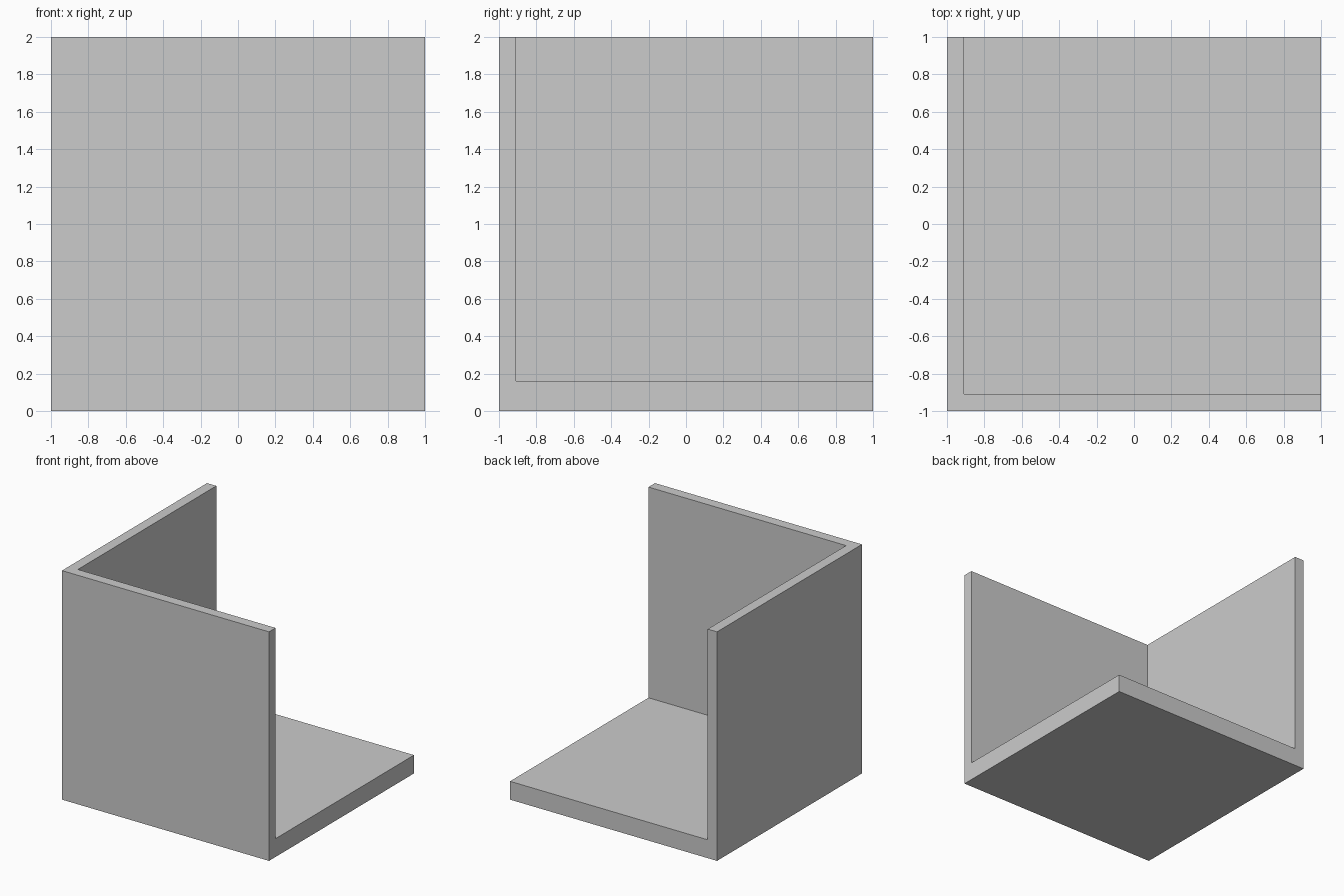
import bpy

if "Cube" in bpy.data.objects:
    bpy.data.objects.remove(bpy.data.objects["Cube"])

WALL = 0.09    # thickness of the two upright walls
FLOOR = 0.16   # thickness of the floor slab


def box(name, lo, hi):
    """Axis-aligned box between two corners."""
    centre = [(a + b) / 2 for a, b in zip(lo, hi)]
    bpy.ops.mesh.primitive_cube_add(size=1, location=centre)
    ob = bpy.context.object
    ob.name = name
    ob.scale = [b - a for a, b in zip(lo, hi)]
    bpy.ops.object.transform_apply(location=True, rotation=False, scale=True)
    return ob


# Solid block, later hollowed into floor, front wall and left wall
corner = box("room_corner", (-1, -1, 0), (1, 1, 2))

# Room space removed from the block, open at the top, back and right
space = box("room_space_cutter", (-1 + WALL, -1 + WALL, FLOOR), (1.5, 1.5, 2.5))
space.hide_render = True

cut = corner.modifiers.new("room_space", 'BOOLEAN')
cut.operation = 'DIFFERENCE'
cut.solver = 'EXACT'
cut.object = space

# Apply the cut and drop the cutter
bpy.context.view_layer.objects.active = corner
bpy.ops.object.modifier_apply(modifier=cut.name)
bpy.data.objects.remove(space, do_unlink=True)
